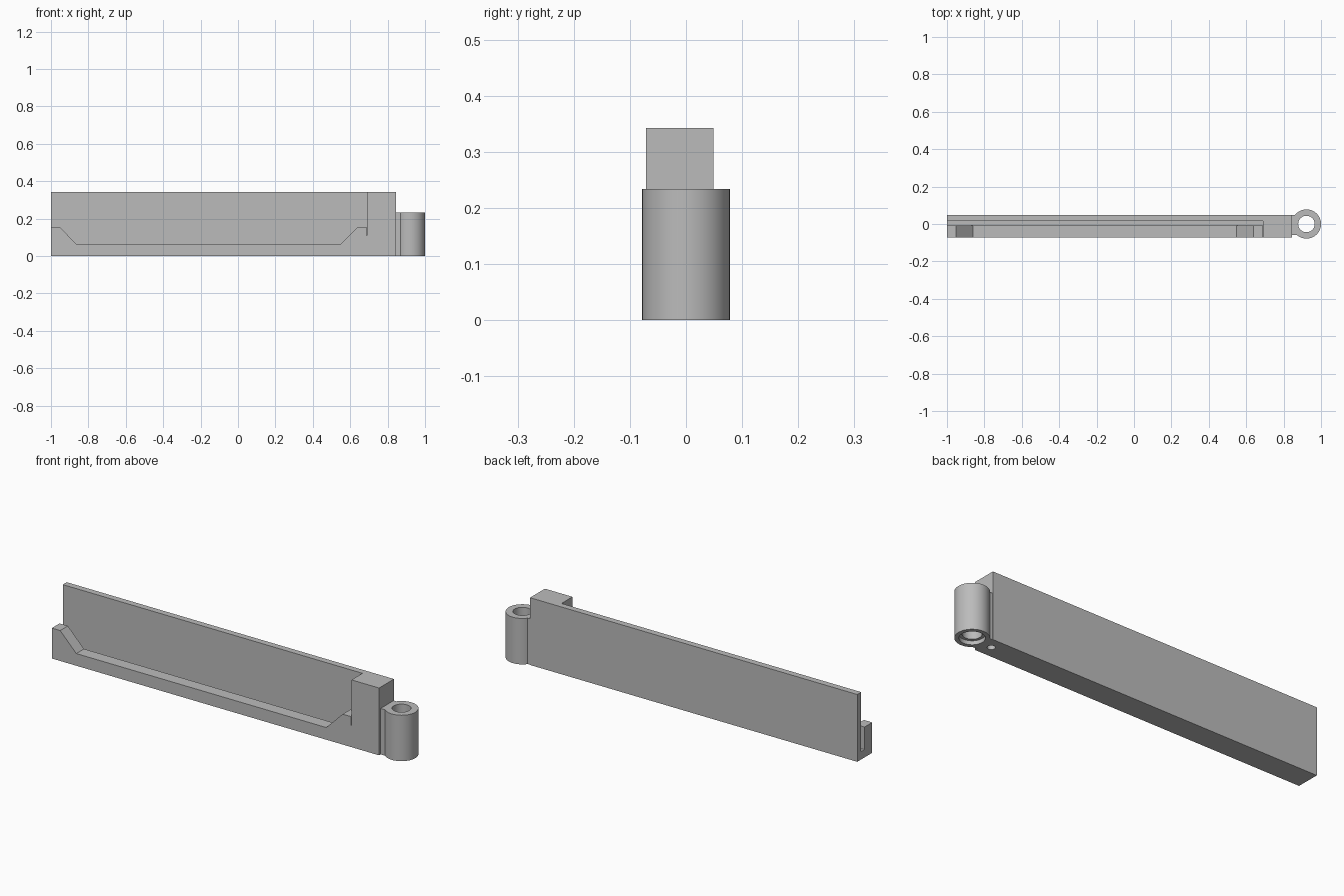
import bpy, bmesh
from mathutils import Matrix, Vector

if "Cube" in bpy.data.objects:
    bpy.data.objects.remove(bpy.data.objects["Cube"], do_unlink=True)

grey = bpy.data.materials.new("plain grey")
grey.use_nodes = True
grey.diffuse_color = (0.5, 0.5, 0.5, 1)
grey.node_tree.nodes["Principled BSDF"].inputs["Base Color"].default_value = (0.5, 0.5, 0.5, 1)


def add_object(name, bm):
    bmesh.ops.recalc_face_normals(bm, faces=bm.faces)
    mesh = bpy.data.meshes.new(name)
    bm.to_mesh(mesh)
    bm.free()
    mesh.materials.append(grey)
    obj = bpy.data.objects.new(name, mesh)
    bpy.context.scene.collection.objects.link(obj)
    return obj


def prism(name, outline, y0, y1):
    """Extrude an x-z outline from y0 to y1."""
    bm = bmesh.new()
    face = bm.faces.new([bm.verts.new((x, y0, z)) for x, z in outline])
    new = bmesh.ops.extrude_face_region(bm, geom=[face])["geom"]
    moved = [v for v in new if isinstance(v, bmesh.types.BMVert)]
    bmesh.ops.translate(bm, verts=moved, vec=Vector((0, y1 - y0, 0)))
    return add_object(name, bm)


def box(name, x0, x1, y0, y1, z0, z1):
    return prism(name, [(x0, z0), (x1, z0), (x1, z1), (x0, z1)], y0, y1)


def cylinder(name, x, y, radius, z0, z1):
    bm = bmesh.new()
    bmesh.ops.create_cone(bm, cap_ends=True, segments=64, radius1=radius, radius2=radius,
                          depth=z1 - z0, matrix=Matrix.Translation((x, y, (z0 + z1) / 2)))
    return add_object(name, bm)


def combine(target, other, operation):
    """Apply a boolean, then discard the helper."""
    bpy.context.view_layer.objects.active = target
    mod = target.modifiers.new("boolean", "BOOLEAN")
    mod.operation, mod.solver, mod.object = operation, "EXACT", other
    bpy.ops.object.modifier_apply(modifier=mod.name)
    bpy.data.objects.remove(other, do_unlink=True)


# Long body: tall back plate, slot, low front lip and solid end block
FRONT, BACK, TOP, BLOCK = -0.071, 0.049, 0.343, 0.69
body = box("body", -1, 0.845, FRONT, BACK, 0, TOP)
combine(body, box("slot_cutter", -1.1, BLOCK, -0.009, 0.017, 0.04, 0.5), "DIFFERENCE")
lip = [(-1.1, 0.155), (-0.953, 0.155), (-0.862, 0.062), (0.547, 0.062), (0.64, 0.155),
       (0.686, 0.155), (0.686, 0.11), (BLOCK, 0.11), (BLOCK, 0.5), (-1.1, 0.5)]
combine(body, prism("lip_cutter", lip, -0.2, 0.005), "DIFFERENCE")
combine(body, cylinder("pin_cutter", 0.805, -0.01, 0.018, -0.1, 0.1), "DIFFERENCE")

# Hinge barrel with neck, through bore and recess underneath
AXIS, HIGH = 0.922, 0.234
hinge = cylinder("hinge_barrel", AXIS, 0, 0.078, 0, HIGH)
combine(hinge, box("neck", 0.845, 0.88, -0.058, 0.047, 0, HIGH), "UNION")
combine(hinge, cylinder("bore_cutter", AXIS, 0, 0.044, -0.1, 0.5), "DIFFERENCE")
combine(hinge, cylinder("recess_cutter", AXIS, 0, 0.058, -0.1, 0.02), "DIFFERENCE")

bpy.ops.object.select_all(action="DESELECT")
hinge.select_set(True)
body.select_set(True)
bpy.context.view_layer.objects.active = hinge
bpy.ops.object.shade_smooth_by_angle()
